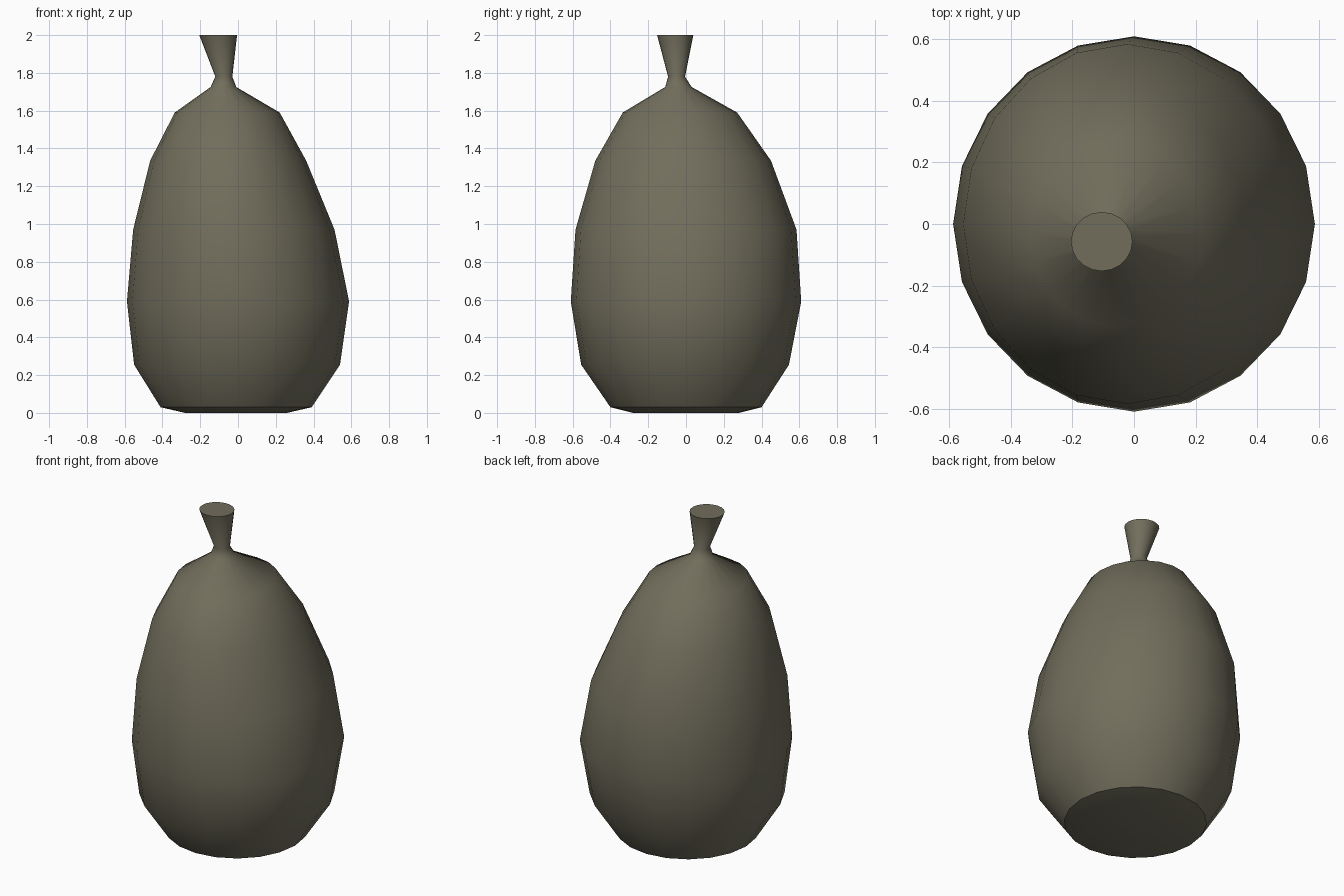
import bpy
import bmesh
from math import cos, sin, tau

cube = bpy.data.objects.get("Cube")
if cube:
    bpy.data.objects.remove(cube, do_unlink=True)

SIDES = 20

# Cloth colour
cloth = bpy.data.materials.new("drab olive cloth")
cloth.use_nodes = True
colour = (0.165, 0.155, 0.107, 1)
cloth.diffuse_color = colour
bsdf = cloth.node_tree.nodes["Principled BSDF"]
bsdf.inputs["Base Color"].default_value = colour
bsdf.inputs["Roughness"].default_value = 0.9

# Leaning profile: height, centre x, centre y, radius x, radius y, sharp ring
rings = [
    (0.0, -0.01, 0.0, 0.27, 0.28, False),
    (0.03, -0.01, 0.0, 0.4, 0.4, True),
    (0.255, -0.005, -0.005, 0.545, 0.55, False),
    (0.59, 0.0, 0.0, 0.588, 0.61, False),
    (0.97, -0.022, 0.0, 0.533, 0.585, False),
    (1.335, -0.052, -0.015, 0.413, 0.465, False),
    (1.59, -0.057, -0.032, 0.278, 0.303, False),
    (1.725, -0.077, -0.04, 0.068, 0.07, False),
    (1.78, -0.075, -0.05, 0.045, 0.045, False),
    (2.0, -0.105, -0.057, 0.1, 0.096, True),
]

# Sack body, tied neck and flared top as one lofted skin
bm = bmesh.new()
loops = []
for z, cx, cy, rx, ry, sharp in rings:
    loops.append([bm.verts.new((cx + rx * cos(tau * i / SIDES),
                                cy + ry * sin(tau * i / SIDES), z))
                  for i in range(SIDES)])
for low, high in zip(loops, loops[1:]):
    for i in range(SIDES):
        j = (i + 1) % SIDES
        bm.faces.new((low[i], low[j], high[j], high[i]))
bm.faces.new(loops[0][::-1])
bm.faces.new(loops[-1])

# Soft shading with crisp base and top rims
for face in bm.faces:
    face.smooth = True
for ring, loop in zip(rings, loops):
    if ring[-1]:
        for i in range(SIDES):
            bm.edges.get((loop[i], loop[(i + 1) % SIDES])).smooth = False

mesh = bpy.data.meshes.new("sack")
bm.to_mesh(mesh)
bm.free()
mesh.materials.append(cloth)
sack = bpy.data.objects.new("sack", mesh)
bpy.context.collection.objects.link(sack)
